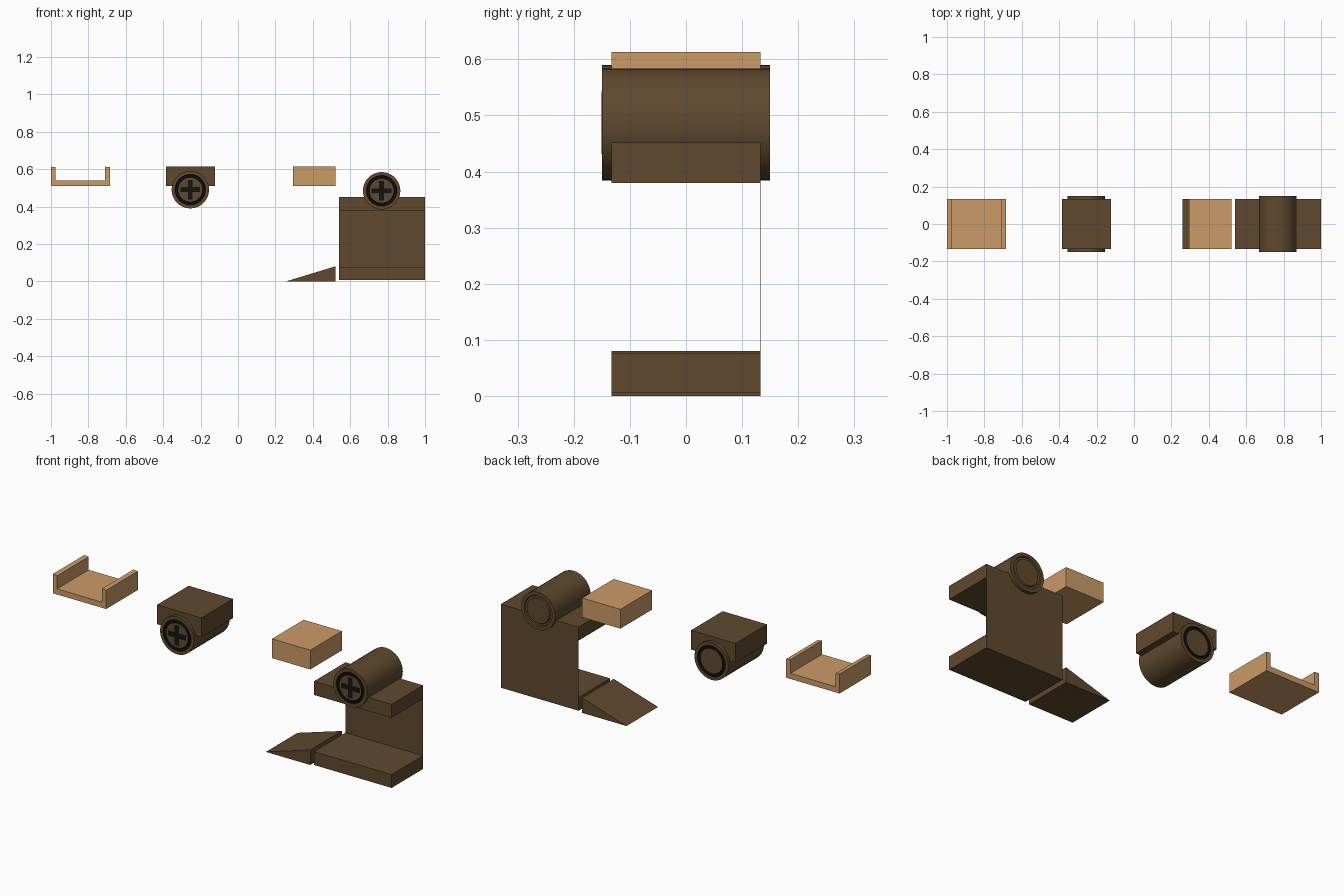
import bpy, bmesh, math

if "Cube" in bpy.data.objects:
    bpy.data.objects.remove(bpy.data.objects["Cube"])


def material(name, rgb):
    m = bpy.data.materials.new(name)
    m.diffuse_color = (*rgb, 1)
    m.use_nodes = True
    m.node_tree.nodes["Principled BSDF"].inputs["Base Color"].default_value = m.diffuse_color
    return m


BROWN = material("dark brown", (0.115, 0.066, 0.027))
TAN = material("tan", (0.60, 0.325, 0.135))
BLACK = material("black", (0.006, 0.006, 0.006))
D = 0.133  # half depth shared by the blocks


def finish(name, bm, mats, recalc=True):
    if recalc:
        bmesh.ops.recalc_face_normals(bm, faces=bm.faces)
    me = bpy.data.meshes.new(name)
    bm.to_mesh(me)
    bm.free()
    for m in mats:
        me.materials.append(m)
    ob = bpy.data.objects.new(name, me)
    bpy.context.collection.objects.link(ob)
    return ob


def extrude(name, profile, mat, y0=-D, y1=D):
    """Solid from an x-z outline pushed along y."""
    bm = bmesh.new()
    f = bm.faces.new([bm.verts.new((x, y0, z)) for x, z in profile])
    r = bmesh.ops.extrude_face_region(bm, geom=[f])
    for v in r["geom"]:
        if isinstance(v, bmesh.types.BMVert):
            v.co.y = y1
    return finish(name, bm, [mat])


def rect(x0, x1, z0, z1):
    return [(x0, z0), (x1, z0), (x1, z1), (x0, z1)]


def roller(name, cx, cz, black_back):
    """Turned cylinder along y with a ring groove in each end."""
    e, g = 0.15, 0.144
    half = [(0.066, e), (0.069, g), (0.079, g), (0.082, e), (0.1, e)]
    prof = [(r, -y) for r, y in half] + half[::-1]
    n = 40
    bm = bmesh.new()
    rings = [[bm.verts.new((cx + r * math.cos(2 * math.pi * i / n), y,
                            cz + r * math.sin(2 * math.pi * i / n)))
              for i in range(n)] for r, y in prof]
    for k in range(len(rings) - 1):
        a, b = rings[k], rings[k + 1]
        black = k < 3 or (k > 5 and black_back)
        for i in range(n):
            j = (i + 1) % n
            bm.faces.new((a[i], a[j], b[j], b[i])).material_index = int(black)
    bm.faces.new(rings[0])
    bm.faces.new(rings[-1])
    ob = finish(name, bm, [BROWN, BLACK])
    bpy.context.view_layer.objects.active = ob
    ob.select_set(True)
    bpy.ops.object.shade_smooth_by_angle(angle=math.radians(35))
    ob.select_set(False)
    # plus mark on the front end
    a, w = 0.053, 0.013
    q = [(a, -w), (a, w), (w, w)]
    plus = []
    for _ in range(4):
        plus += q
        q = [(-z, x) for x, z in q]
    extrude(name + "_plus", [(cx + x, cz + z) for x, z in plus], BLACK, -e - 0.001, -e + 0.003)


# open tray
extrude("tray", [(-1, 0.51), (-0.685, 0.51), (-0.685, 0.61), (-0.71, 0.613), (-0.71, 0.54),
                 (-0.975, 0.54), (-0.975, 0.61), (-1, 0.613)], TAN)

# block with roller beneath
extrude("hanging_block", rect(-0.385, -0.123, 0.51, 0.613), BROWN)
roller("hanging_roller", -0.255, 0.49, True)

# loose block and ramp
extrude("small_block", rect(0.294, 0.52, 0.51, 0.613), TAN)
extrude("ramp", [(0.258, 0), (0.52, 0), (0.52, 0.08)], BROWN)

# bracket: two plates joined by a paper-thin back wall
extrude("lower_plate", rect(0.541, 1, 0.006, 0.077), BROWN)
extrude("upper_plate", rect(0.541, 1, 0.38, 0.452), BROWN)
extrude("back_wall", rect(0.541, 1, 0.077, 0.38), BROWN, D - 0.001, D)
roller("top_roller", 0.768, 0.484, False)
